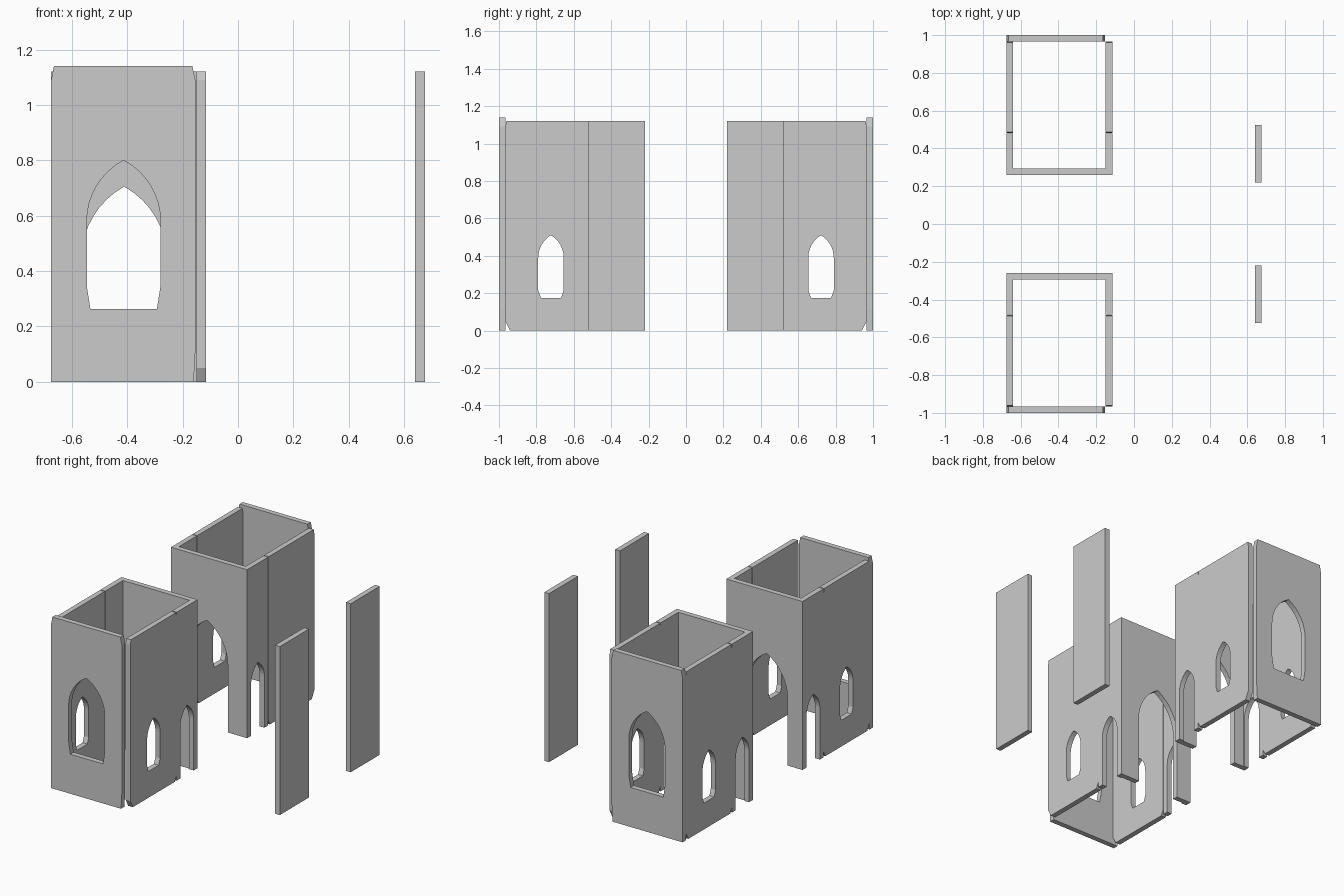
import bpy, bmesh, math
from mathutils import Vector

if "Cube" in bpy.data.objects:
    bpy.data.objects.remove(bpy.data.objects["Cube"])

T = 0.035  # board thickness


def arch(c, w, spring, peak, n=8):
    """Pointed arch points, left spring to right spring (c = centre, w = half width)."""
    r = peak - spring
    R = (r * r + w * w) / (2 * w)
    top = math.asin(min(1, r / R)) if R >= w else math.pi - math.asin(r / R)
    half = [(w - R + R * math.cos(top * i / n), spring + R * math.sin(top * i / n))
            for i in range(n + 1)]
    return [(c - u, z) for u, z in half] + [(c + u, z) for u, z in half[-2::-1]]


def window(c, w, spring, peak, sill, taper_z, taper):
    return arch(c, w, spring, peak) + [(c + w, taper_z), (c + w - taper, sill),
                                       (c - w + taper, sill), (c - w, taper_z)]


def doorway(u0, u1, height, c, w, spring, peak):
    """Board outline with an arched opening that reaches the floor."""
    return ([(u0, 0), (c - w, 0)] + arch(c, w, spring, peak) +
            [(c + w, 0), (u1, 0), (u1, height), (u0, height)])


def board(name, axis, start, side, outline, holes=()):
    """Cut board: profile in (u, z), thickness along axis; side mirrors it in y."""
    bm = bmesh.new()
    edges = []
    for loop in (outline, *holes):
        vs = [bm.verts.new((u, start, z) if axis == 'Y' else (start, u, z)) for u, z in loop]
        edges += [bm.edges.new((vs[i - 1], vs[i])) for i in range(len(vs))]
    move = Vector((0, T, 0)) if axis == 'Y' else Vector((T, 0, 0))
    bmesh.ops.triangle_fill(bm, edges=edges, use_beauty=True, use_dissolve=False)
    ext = bmesh.ops.extrude_face_region(bm, geom=bm.faces[:], use_keep_orig=True)
    bmesh.ops.translate(bm, vec=move,
                        verts=[g for g in ext['geom'] if isinstance(g, bmesh.types.BMVert)])
    for v in bm.verts:
        v.co.y *= -side
    bmesh.ops.recalc_face_normals(bm, faces=bm.faces[:])
    me = bpy.data.meshes.new(name)
    bm.to_mesh(me)
    bm.free()
    bpy.context.collection.objects.link(bpy.data.objects.new(name, me))


for side, tag in ((-1, "front"), (1, "back")):
    # end wall with large pointed window and clipped corners
    board(f"{tag}_end_wall", 'Y', -1.0, side,
          [(-.675, 0), (-.16, 0), (-.154, .11), (-.154, 1.09), (-.165, 1.14),
           (-.665, 1.14), (-.675, 1.09)],
          [window(-.413, .133, .58, .80, .263, .345, .013)])
    # inner wall with tall archway
    board(f"{tag}_arch_wall", 'Y', -.295, side,
          doorway(-.675, -.115, 1.12, -.411, .154, .445, .705))
    for x, lr in ((-.675, "left"), (-.15, "right")):
        # side board with small window, clipped lower and upper corners
        board(f"{tag}_{lr}_window_wall", 'X', x, side,
              [(-.94, 0), (-.50, 0), (-.482, .035), (-.482, 1.09), (-.487, 1.12),
               (-.96, 1.12), (-.966, 1.09), (-.966, .05)],
              [window(-.722, .068, .39, .51, .175, .215, .014)])
        # side board with doorway
        board(f"{tag}_{lr}_door_wall", 'X', x, side,
              doorway(-.48, -.295, 1.12, -.372, .07, .34, .46))
    # loose upright panel
    board(f"{tag}_loose_panel", 'X', .64, side,
          [(-.525, 0), (-.22, 0), (-.22, 1.12), (-.525, 1.12)])
